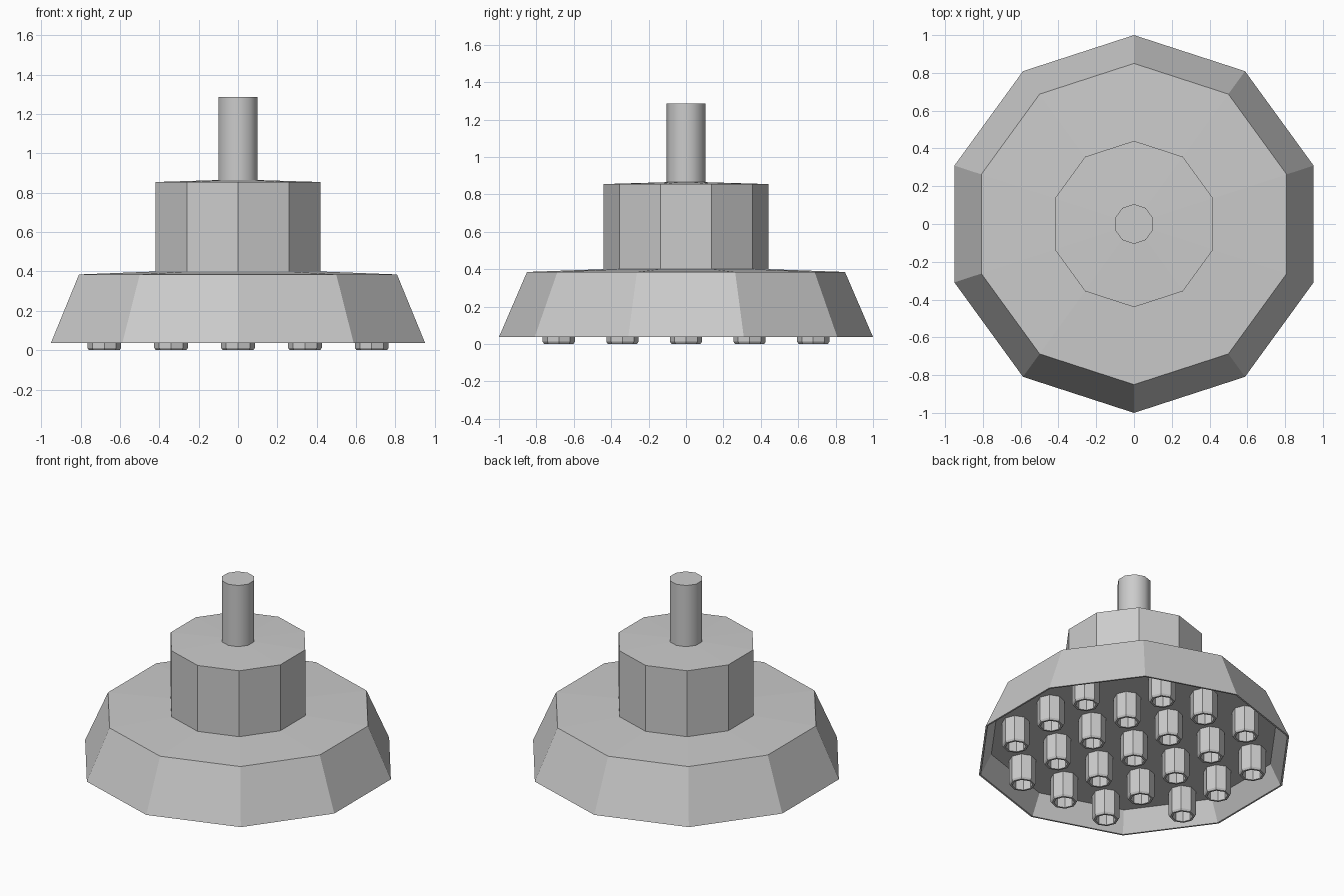
import bpy, bmesh, math

if "Cube" in bpy.data.objects:
    bpy.data.objects.remove(bpy.data.objects["Cube"])


def lathe(name, profile, sides, smooth=None, loc=(0, 0, 0)):
    """Spin an (r, z) profile round z, with a corner on the y axis."""
    bm = bmesh.new()
    rings = []
    for r, z in profile:
        ring = []
        for i in range(sides):
            a = math.pi / 2 + 2 * math.pi * i / sides
            ring.append(bm.verts.new((r * math.cos(a), r * math.sin(a), z)))
        rings.append(ring)
    for lo, hi in zip(rings, rings[1:]):
        for i in range(sides):
            j = (i + 1) % sides
            bm.faces.new((lo[i], lo[j], hi[j], hi[i]))
    bmesh.ops.remove_doubles(bm, verts=bm.verts, dist=1e-5)
    bmesh.ops.recalc_face_normals(bm, faces=bm.faces)
    me = bpy.data.meshes.new(name)
    bm.to_mesh(me)
    bm.free()
    ob = bpy.data.objects.new(name, me)
    ob.location = loc
    bpy.context.collection.objects.link(ob)
    if smooth:
        bpy.ops.object.select_all(action='DESELECT')
        bpy.context.view_layer.objects.active = ob
        ob.select_set(True)
        bpy.ops.object.shade_smooth_by_angle(angle=math.radians(smooth))
    return ob


# Flared head with a recessed underside, and the collar above it
lathe("head_and_collar", [
    (0, 0.175), (0.92, 0.175), (0.988, 0.037), (1.0, 0.037), (0.85, 0.385),
    (0.44, 0.40), (0.44, 0.855), (0.105, 0.865), (0, 0.865)], 10)

# Round stem
lathe("stem", [(0, 0.865), (0.105, 0.865), (0.105, 1.287), (0, 1.287)], 10, smooth=40)

# Hollow nozzles: a 5 x 5 grid without its corners
STEP = 0.34
nozzle = None
for i in range(-2, 3):
    for j in range(-2, 3):
        if abs(i) + abs(j) == 4:
            continue
        loc = (i * STEP, j * STEP, 0)
        if nozzle is None:
            nozzle = lathe("nozzle", [
                (0.086, 0.175), (0.086, 0.012), (0.078, 0), (0.064, 0),
                (0.064, 0.17), (0, 0.17)], 8, loc=loc)
        else:
            copy = nozzle.copy()
            copy.location = loc
            bpy.context.collection.objects.link(copy)
